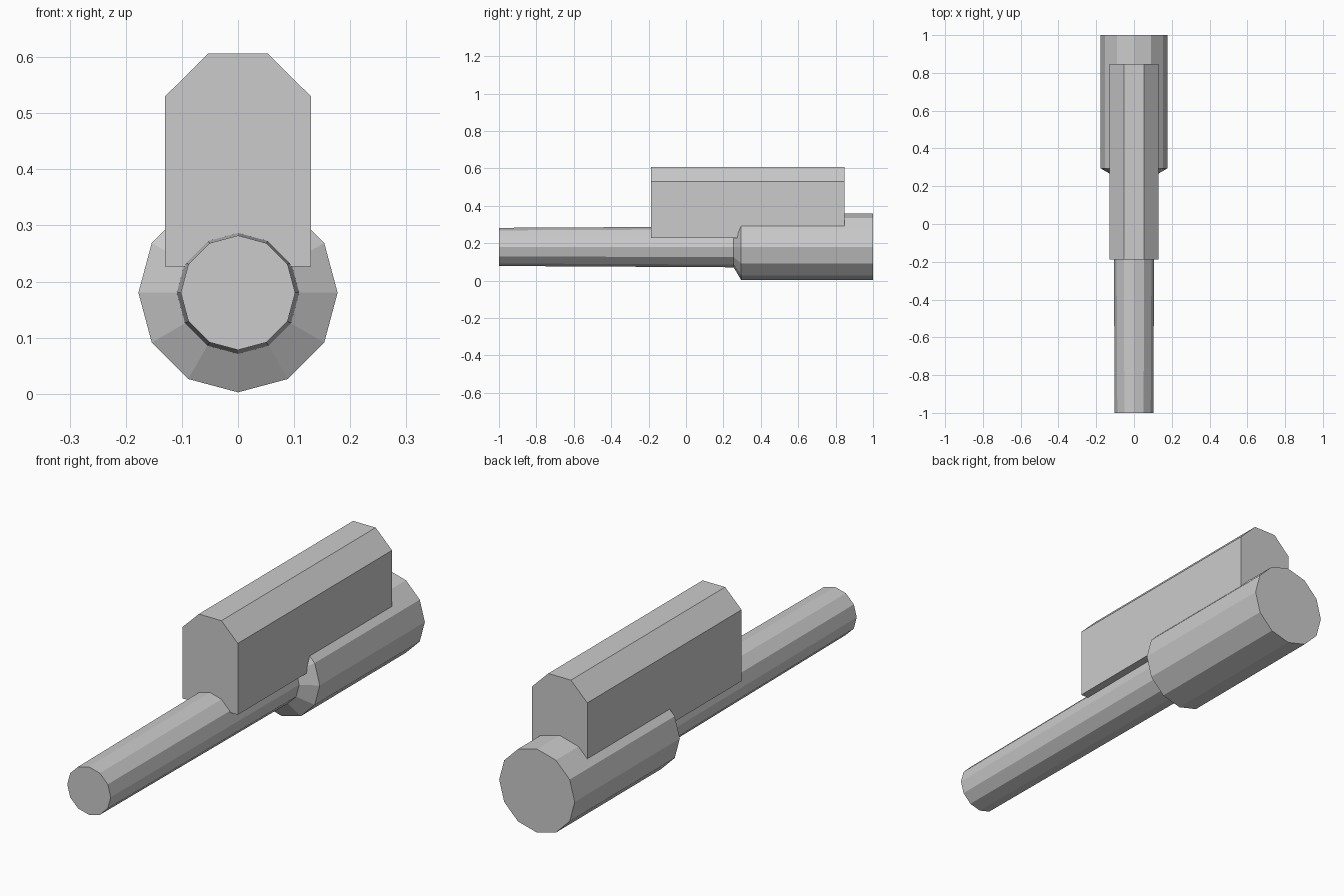
import bpy, bmesh
from math import sin, cos, pi

if "Cube" in bpy.data.objects:
    bpy.data.objects.remove(bpy.data.objects["Cube"])

SIDES = 12
AXIS_Z = 0.18


def loft(name, sections):
    """Skin closed (x, y, z) sections in order and cap both ends."""
    bm = bmesh.new()
    rings = [[bm.verts.new(p) for p in s] for s in sections]
    n = len(rings[0])
    for a, b in zip(rings, rings[1:]):
        for i in range(n):
            j = (i + 1) % n
            bm.faces.new((a[i], a[j], b[j], b[i]))
    bm.faces.new(rings[0])
    bm.faces.new(rings[-1])
    bmesh.ops.recalc_face_normals(bm, faces=bm.faces)
    mesh = bpy.data.meshes.new(name)
    bm.to_mesh(mesh)
    bm.free()
    obj = bpy.data.objects.new(name, mesh)
    bpy.context.collection.objects.link(obj)
    return obj


def ring(y, r):
    return [(r * sin(2 * pi * i / SIDES), y, AXIS_Z + r * cos(2 * pi * i / SIDES))
            for i in range(SIDES)]


# Stepped round body: slightly tapered thin rod, short cone, thick cylinder
loft("stepped_tube", [ring(-1.0, 0.102), ring(0.255, 0.109),
                      ring(0.295, 0.1775), ring(1.0, 0.1775)])

# Upper block with chamfered top edges, mirrored half profile
half = [(0.13, 0.227), (0.13, 0.53), (0.053, 0.606)]
profile = half + [(-x, z) for x, z in reversed(half)]
loft("upper_block", [[(x, y, z) for x, z in profile] for y in (-0.187, 0.848)])
